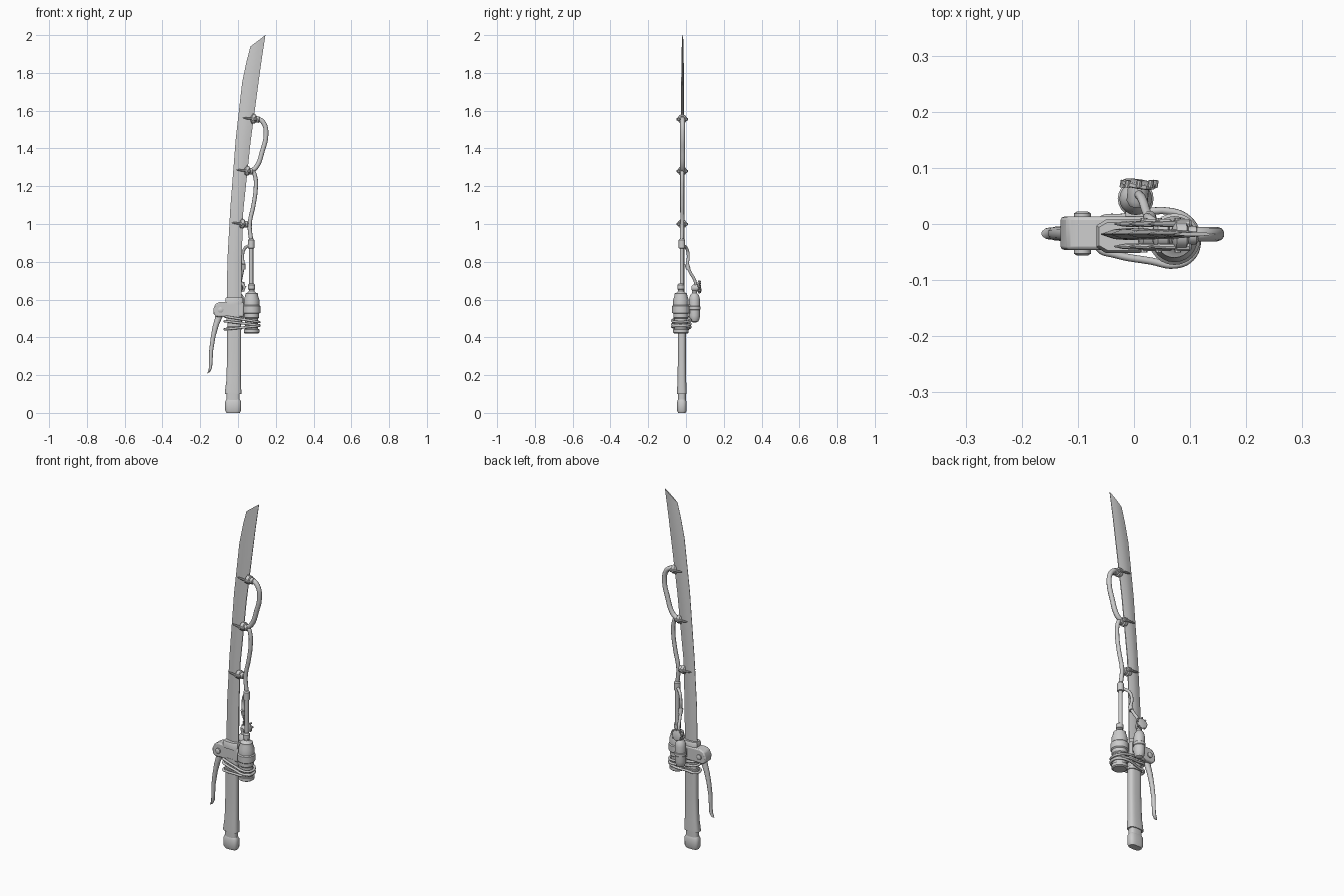
import bpy, bmesh, math
from mathutils import Vector

CY = -0.022                       # y of the blade / handle plane


def finish(name, bm, angle=35, bevel=0):
    bmesh.ops.recalc_face_normals(bm, faces=bm.faces)
    me = bpy.data.meshes.new(name)
    bm.to_mesh(me)
    bm.free()
    ob = bpy.data.objects.new(name, me)
    bpy.context.collection.objects.link(ob)
    if bevel:
        m = ob.modifiers.new("bevel", "BEVEL")
        m.width, m.segments, m.limit_method = bevel, 2, "ANGLE"
    bpy.ops.object.select_all(action="DESELECT")
    ob.select_set(True)
    bpy.context.view_layer.objects.active = ob
    bpy.ops.object.shade_smooth_by_angle(angle=math.radians(angle))
    return ob


def skin(name, rings, angle=35, bevel=0):
    """Join equal-length closed rings of points and cap both ends."""
    bm = bmesh.new()
    vs = [[bm.verts.new(p) for p in r] for r in rings]
    n = len(vs[0])
    for a, b in zip(vs, vs[1:]):
        for i in range(n):
            bm.faces.new((a[i], a[(i + 1) % n], b[(i + 1) % n], b[i]))
    bm.faces.new(vs[0][::-1])
    bm.faces.new(vs[-1])
    return finish(name, bm, angle, bevel)


def lathe(name, profile, loc, axis=(0, 0, 1), n=20):
    """Profile is (radius, distance along axis)."""
    q = Vector((0, 0, 1)).rotation_difference(Vector(axis))
    return skin(name, [[Vector(loc) + q @ Vector((r * math.cos(math.tau * i / n), r * math.sin(math.tau * i / n), h))
                        for i in range(n)] for r, h in profile])


def stack(name, levels, n=20, power=0.65):
    """Rounded-rectangle sections: (z, centre x, half x, half y)."""
    def s(v):
        return math.copysign(abs(v) ** power, v)
    ang = [math.tau * (i + 0.5) / n for i in range(n)]
    return skin(name, [[(cx + hx * s(math.cos(a)), CY + hy * s(math.sin(a)), z) for a in ang]
                       for z, cx, hx, hy in levels])


def plate(name, outline, y0, y1, bevel=0.005):
    return skin(name, [[(x, y, z) for x, z in outline] for y in (y0, y1)], 35, bevel)


def tube(name, pts, r, cyclic=False):
    cu = bpy.data.curves.new(name, "CURVE")
    cu.dimensions, cu.bevel_depth, cu.bevel_resolution, cu.use_fill_caps = "3D", r, 3, True
    sp = cu.splines.new("BEZIER")
    sp.bezier_points.add(len(pts) - 1)
    sp.resolution_u, sp.use_cyclic_u = 5, cyclic
    for b, p in zip(sp.bezier_points, pts):
        b.co, b.handle_left_type, b.handle_right_type = p, "AUTO", "AUTO"
    tmp = bpy.data.objects.new(name + "_path", cu)
    bpy.context.collection.objects.link(tmp)
    me = bpy.data.meshes.new_from_object(tmp.evaluated_get(bpy.context.evaluated_depsgraph_get()))
    bpy.data.objects.remove(tmp)
    bm = bmesh.new()
    bm.from_mesh(me)
    return finish(name, bm, 40)


# blade: lens section along left edge / right edge stations, slanted tip
stations = [(-0.060, 0.56, 0.018, 0.56), (-0.056, 0.81, 0.019, 0.81), (-0.041, 1.08, 0.028, 1.07),
            (-0.012, 1.45, 0.066, 1.43), (0.022, 1.75, 0.106, 1.73), (0.045, 1.86, 0.125, 1.87), (0.066, 1.94, 0.145, 2.0)]
rings = []
for i, (xl, zl, xr, zr) in enumerate(stations):
    t = 0.010 * (1 - (i / 7) ** 2) + 0.001
    sec = [(0, -.1), (.3, -.8), (.65, -1), (1, -.25), (1, .25), (.65, 1), (.3, .8), (0, .1)]
    rings.append([(xl + (xr - xl) * u, -0.018 + t * v, zl + (zr - zl) * u) for u, v in sec])
skin("blade", rings, 25)

# handle grip and pommel
stack("grip", [(0.10, -0.026, .044, .026), (0.112, -0.026, .044, .026), (0.17, -0.023, .039, .023),
               (0.30, -0.021, .037, .021), (0.45, -0.021, .037, .021)])
stack("pommel_neck", [(0.06, -0.026, .035, .021), (0.105, -0.026, .035, .021)])
stack("pommel", [(0, -0.026, .036, .020), (0.012, -0.026, .042, .025), (0.06, -0.026, .042, .025),
                 (0.071, -0.026, .036, .020)])

# guard
stack("guard_neck", [(0.44, -0.021, .041, .026), (0.455, -0.021, .041, .026), (0.457, -0.021, .036, .022),
                     (0.48, -0.021, .036, .022), (0.482, -0.021, .041, .026), (0.52, -0.021, .041, .026)])
plate("guard_block", [(.03, .585), (-.095, .588), (-.119, .577), (-.131, .55), (-.129, .522), (-.112, .508),
                      (-.06, .510), (.03, .510)], -.046, .013, .006)
stack("guard_collar", [(0.575, -0.020, .049, .031), (0.603, -0.020, .049, .031), (0.612, -0.020, .044, .026)], 8, .5)
lathe("lever_pivot", [(.010, -.039), (.015, -.036), (.015, .036), (.010, .039)], (-.092, -.017, .545), (0, 1, 0), 12)
plate("canister_bracket", [(.02, .58), (.06, .58), (.06, .52), (.02, .52)], -.04, -.005)

# finger lever: centre x, z, half width x, half thickness y
path = [(-.095, .545, .022, .014), (-.100, .51, .022, .015), (-.118, .46, .017, .014), (-.132, .40, .013, .013),
        (-.142, .33, .011, .012), (-.144, .27, .009, .011), (-.146, .235, .009, .011), (-.155, .215, .007, .010),
        (-.162, .210, .003, .005)]
skin("finger_lever", [[(x + w * math.cos(a), -.017 + t * math.sin(a), z + .35 * w * math.cos(a))
                       for a in [math.tau * k / 12 for k in range(12)]] for x, z, w, t in path], 50)

# large canister with neck and rigid pipe
LX, LY = .072, -.027
lathe("large_canister", [(.034, .42), (.041, .425), (.041, .442), (.035, .444), (.035, .50), (.040, .505),
                         (.040, .525), (.046, .53), (.046, .565), (.041, .57), (.041, .60), (.034, .620),
                         (.033, .632), (.020, .638), (.015, .645), (.015, .652), (.019, .655), (.019, .678),
                         (.012, .684)], (LX, LY, 0), n=24)
lathe("rigid_pipe", [(.011, .67), (.011, .87), (.017, .872), (.017, .915), (.011, .922)], (LX - .002, -.022, 0), n=16)

# binding loops round the grip and the large canister
for k, (z, tilt) in enumerate([(.452, .10), (.474, -.12), (.495, -.16)]):
    loop = [(-.062, .004), (-.02, .012), (.068, .022), (.103, .002), (.113, -.030), (.102, -.060), (.074, -.073),
            (.03, -.066), (-.035, -.054), (-.062, -.043)]
    tube("binding_loop_%d" % k, [(x, y, z + (x - .025) * tilt) for x, y in loop], .0065, True)

# small canister behind the guard, with valve wheel
SX, SY = .003, .045
lathe("small_canister", [(.008, .478), (.020, .484), (.027, .498), (.029, .515), (.029, .545), (.032, .548),
                         (.032, .562), (.029, .565), (.029, .60), (.024, .622), (.014, .634), (.014, .66)],
      (SX, SY, 0), n=20)
plate("small_canister_mount", [(-.015, .575), (.02, .575), (.02, .525), (-.015, .525)], .0, .03, .003)
lathe("valve_body", [(.012, -.025), (.019, -.015), (.019, .01), (.012, .015)], (.007, .055, .662), (.1, 1, .1), 14)
lathe("valve_wheel", [(.026, -.005), (.031, -.003), (.031, .003), (.026, .005)], (.009, .071, .667), (.15, 1, .15), 10)
for k in range(8):
    a = math.tau * k / 8
    lathe("valve_grip_%d" % k, [(.005, -.006), (.005, .007)],
          (.009 + .029 * math.cos(a), .071, .667 + .029 * math.sin(a)), (.15, 1, .15), 8)

# flexible hoses
tube("feed_hose", [(.009, .052, .680), (.014, .045, .705), (.022, .022, .745), (.028, .008, .78), (.024, .012, .83),
                   (.035, .004, .87), (.066, -.018, .89)], .008)
lathe("feed_hose_joint", [(.012, -.014), (.012, .014)], (.028, .008, .775), (0, -.3, 1), 12)
tube("lower_hose", [(.069, -.022, .915), (.062, -.02, 1.0), (.082, -.02, 1.10), (.094, -.02, 1.19), (.091, -.02, 1.25),
                    (.078, -.02, 1.278), (.05, -.02, 1.283)], .011)
tube("upper_hose", [(.065, -.018, 1.278), (.095, -.018, 1.30), (.130, -.018, 1.39), (.148, -.018, 1.47),
                    (.138, -.018, 1.53), (.110, -.018, 1.555), (.07, -.018, 1.557)], .013)

# blade clamps: two tapered prongs either side of the blade and a round hose socket
for k, (x, z) in enumerate([(.026, 1.0), (.052, 1.28), (.086, 1.555)]):
    d = Vector((1, 0, -.12)).normalized()
    lathe("clamp_socket_%d" % k, [(.014, -.022), (.024, -.016), (.024, .002), (.017, .006), (.017, .020), (.012, .024)],
          (x + .004, -.02, z), d, 14)
    for s in (-1, 1):
        lathe("clamp_prong_%d_%d" % (k, s), [(.001, -.062), (.005, -.045), (.006, -.012), (.009, -.010), (.009, .012),
                                           (.006, .016)], (x, -.02 + s * .020, z), d, 10)
    lathe("clamp_bolt_%d" % k, [(.006, -.031), (.006, .031)], (x - .008, -.02, z), (0, 1, 0), 8)
    tube("clamp_hook_%d" % k, [(x - .02, -.02, z + .004), (x - .006, -.02, z + .026), (x + .006, -.02, z + .015)], .004)
